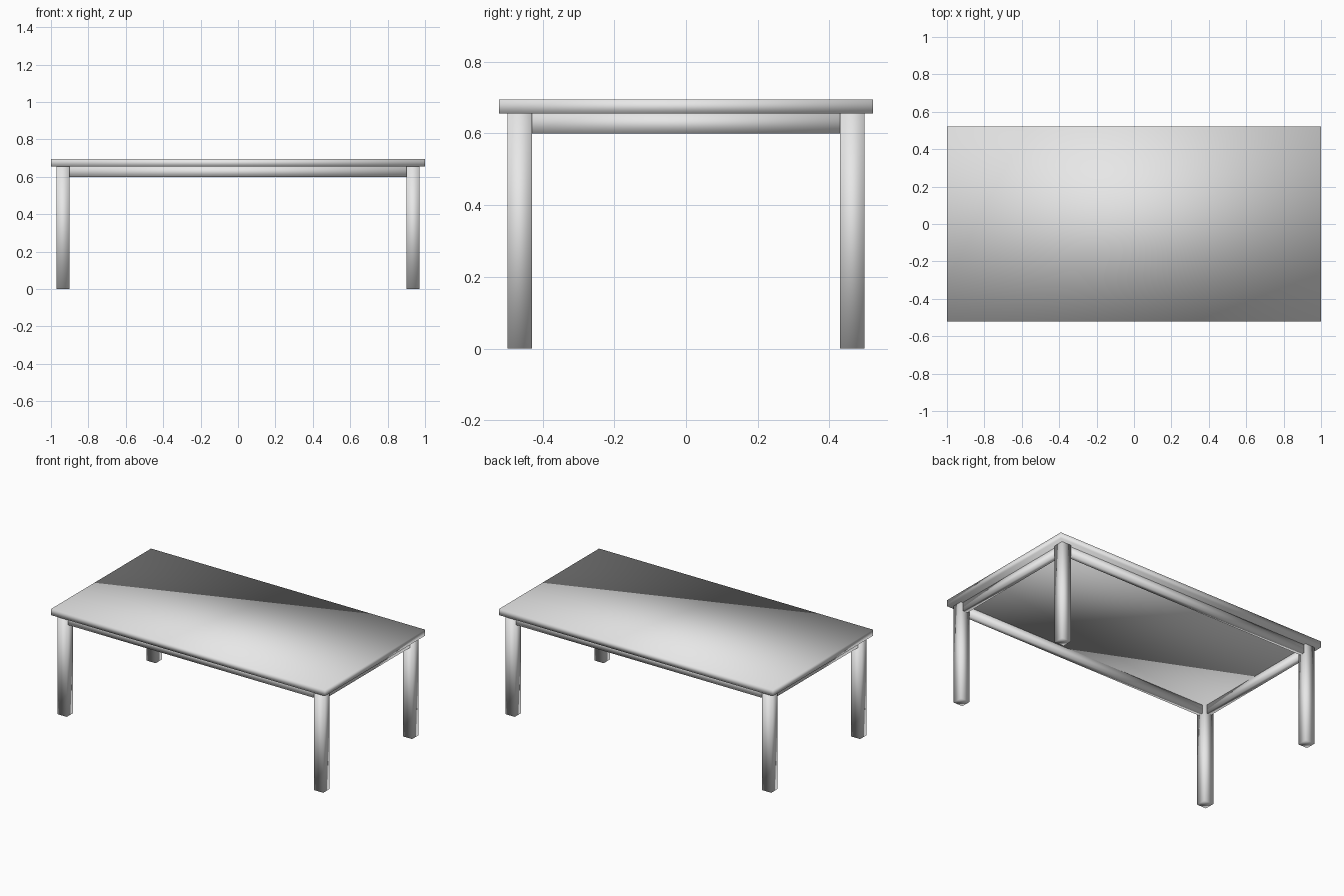
import bpy

# Remove the default cube
cube = bpy.data.objects.get("Cube")
if cube:
    bpy.data.objects.remove(cube, do_unlink=True)

# Single grey finish
grey = bpy.data.materials.new("plain_grey")
grey.use_nodes = True
colour = (0.8, 0.8, 0.8, 1)
grey.diffuse_color = colour
grey.node_tree.nodes["Principled BSDF"].inputs["Base Color"].default_value = colour


def box(name, x, y, z):
    """Soft-shaded box from its (low, high) extents along each axis."""
    spans = (x, y, z)
    bpy.ops.mesh.primitive_cube_add(size=1)
    ob = bpy.context.object
    ob.name = name
    ob.location = [(a + b) / 2 for a, b in spans]
    ob.scale = [b - a for a, b in spans]
    bpy.ops.object.transform_apply(location=True, rotation=False, scale=True)
    bpy.ops.object.shade_smooth()
    ob.data.materials.append(grey)
    return ob


def span(side, inner, outer):
    return tuple(sorted((side * inner, side * outer)))


TOP, UNDER, APRON_LOW = 0.695, 0.655, 0.6
LEG_X, LEG_Y = (0.902, 0.97), (0.43, 0.497)
INSET, THICK = 0.015, 0.035

# Table top
box("table_top", (-1, 1), (-0.522, 0.522), (UNDER, TOP))

# Legs at the four corners
for sx, side in ((1, "left"), (-1, "right")):
    for sy, end in ((-1, "front"), (1, "back")):
        box(f"{end}_{side}_leg", span(sx, *LEG_X), span(sy, *LEG_Y), (0, UNDER))

# Apron rails between the legs
for s, end, side in ((-1, "front", "right"), (1, "back", "left")):
    y_out, x_out = LEG_Y[1] - INSET, LEG_X[1] - INSET
    box(f"{end}_apron", (-LEG_X[0], LEG_X[0]), span(s, y_out - THICK, y_out), (APRON_LOW, UNDER))
    box(f"{side}_apron", span(s, x_out - THICK, x_out), (-LEG_Y[0], LEG_Y[0]), (APRON_LOW, UNDER))
